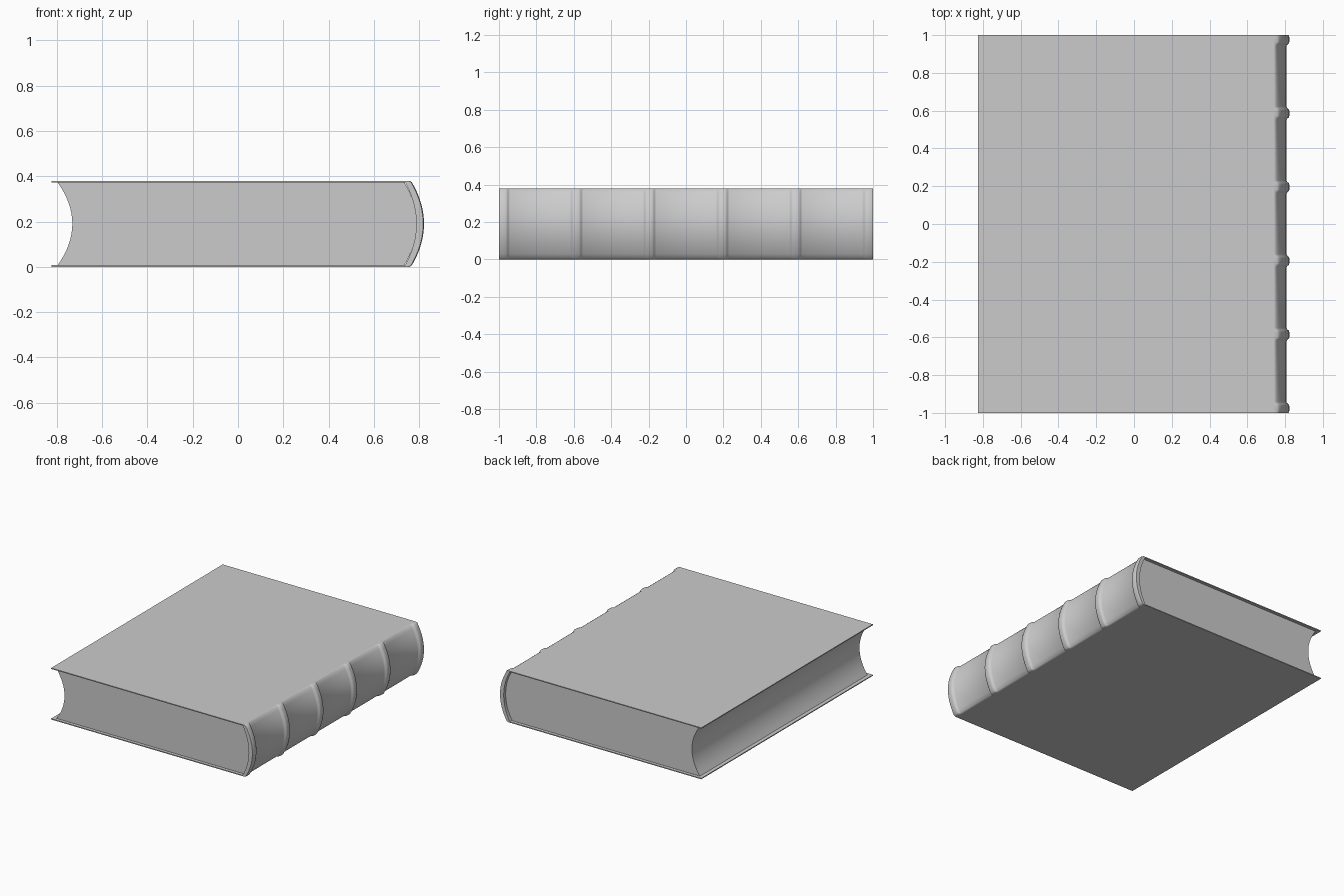
import bpy, bmesh, math

if "Cube" in bpy.data.objects:
    bpy.data.objects.remove(bpy.data.objects["Cube"])

H = 0.38       # book thickness
COVER = 0.007  # cover board thickness


def arc(x_edge, x_mid, z0, z1, n=16):
    """Circular-like bow from z0 to z1, x_edge at the ends and x_mid halfway."""
    pts = []
    for i in range(n + 1):
        t = i / n
        pts.append((x_edge + (x_mid - x_edge) * (1 - (2 * t - 1) ** 2), z0 + (z1 - z0) * t))
    return pts


def loft(name, stations):
    """Skin closed x-z sections along y; stations = [(y, section), ...]."""
    bm = bmesh.new()
    rings = [[bm.verts.new((x, y, z)) for x, z in sec] for y, sec in stations]
    n = len(rings[0])
    for a, b in zip(rings, rings[1:]):
        for i in range(n):
            j = (i + 1) % n
            bm.faces.new((a[i], a[j], b[j], b[i]))
    bm.faces.new(rings[0])
    bm.faces.new(rings[-1])
    bmesh.ops.recalc_face_normals(bm, faces=bm.faces)
    mesh = bpy.data.meshes.new(name)
    bm.to_mesh(mesh)
    bm.free()
    ob = bpy.data.objects.new(name, mesh)
    bpy.context.collection.objects.link(ob)
    bpy.ops.object.select_all(action='DESELECT')
    ob.select_set(True)
    bpy.context.view_layer.objects.active = ob
    bpy.ops.object.shade_smooth_by_angle(angle=math.radians(40))
    return ob


# Cover boards
for name, z in (("bottom_cover", 0), ("top_cover", H - COVER)):
    board = [(-0.825, z), (0.74, z), (0.74, z + COVER), (-0.825, z + COVER)]
    loft(name, [(-1, board), (1, board)])

# Page block: hollow fore edge, rounded back
pages = arc(0.735, 0.79, COVER, H - COVER) + arc(-0.797, -0.732, COVER, H - COVER)[::-1]
loft("pages", [(-0.977, pages), (0.977, pages)])


# Spine shell with raised bands
def spine_section(d):
    outer = arc(0.768 - d, 0.822 - d, 0.006, H - 0.006)
    outer = [(0.758 - d, 0)] + outer + [(0.758 - d, H)]
    inner = arc(0.735, 0.788, 0, H)
    return outer + inner[::-1]


GROOVE = 0.015
bands = [-0.977 + i * 1.954 / 5 for i in range(6)]
stations = [(-1.0, 0.004)]
for b in bands:
    for dy, d in ((-0.036, GROOVE), (-0.027, 0.010), (-0.022, 0.003), (-0.014, 0),
                  (0.014, 0), (0.022, 0.003), (0.027, 0.010), (0.036, GROOVE)):
        if abs(b + dy) < 0.9985:
            stations.append((b + dy, d))
stations.append((1.0, 0.004))
loft("spine", [(y, spine_section(d)) for y, d in stations])
